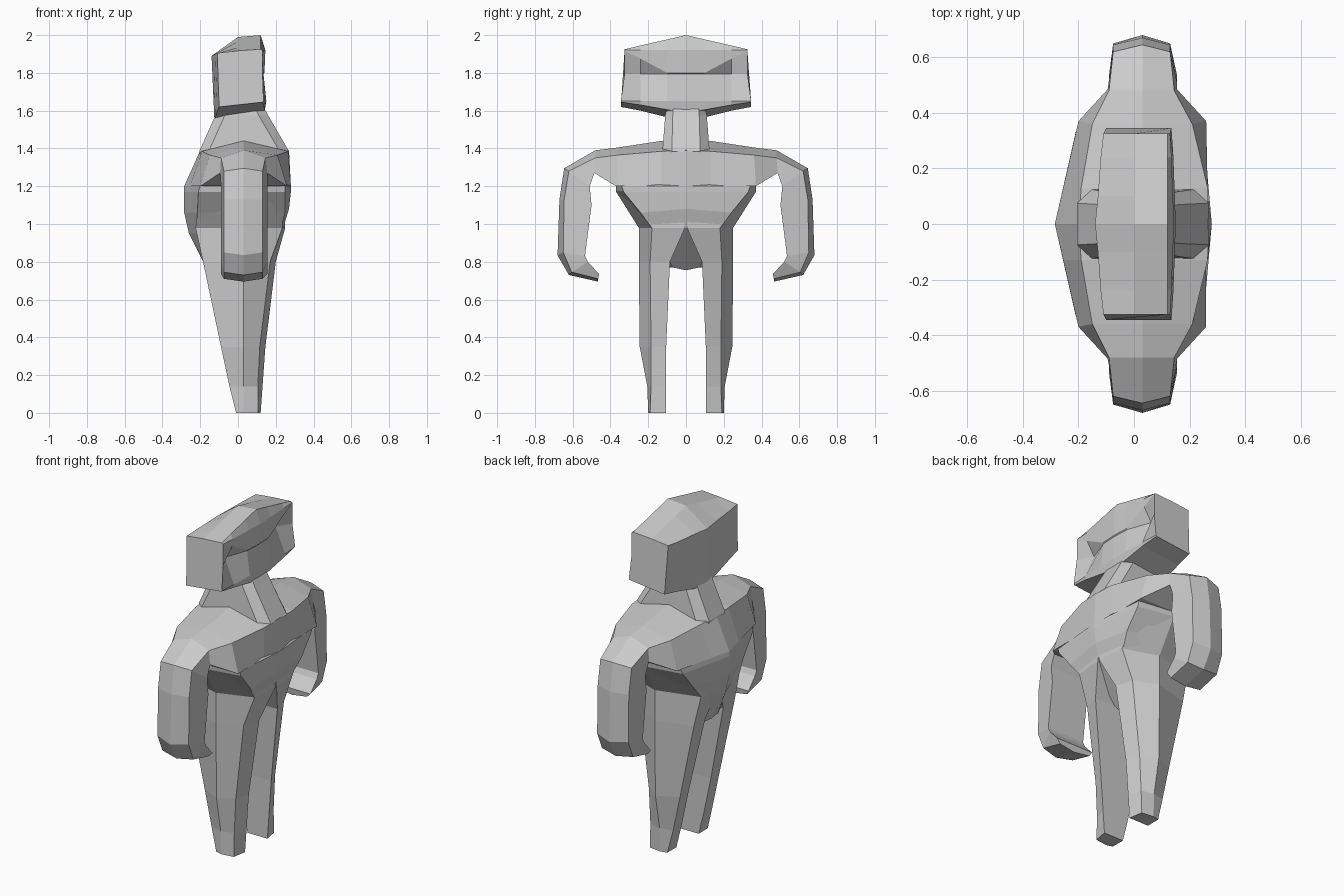
import bpy, bmesh

if "Cube" in bpy.data.objects:
    bpy.data.objects.remove(bpy.data.objects["Cube"])


def loft(name, rings):
    """Skin a list of equal-length point rings and cap both ends."""
    bm = bmesh.new()
    vs = [[bm.verts.new(p) for p in r] for r in rings]
    n = len(vs[0])
    for a, b in zip(vs, vs[1:]):
        for i in range(n):
            j = (i + 1) % n
            bm.faces.new((a[i], a[j], b[j], b[i]))
    bm.faces.new(vs[0])
    bm.faces.new(vs[-1])
    bmesh.ops.remove_doubles(bm, verts=bm.verts[:], dist=0.0005)
    bmesh.ops.recalc_face_normals(bm, faces=bm.faces[:])
    me = bpy.data.meshes.new(name)
    bm.to_mesh(me)
    bm.free()
    ob = bpy.data.objects.new(name, me)
    bpy.context.collection.objects.link(ob)
    return ob


def flip(ring):
    return [(x, -y, z) for x, y, z in ring]


def both_sides(half):
    """Mirror rings running outward from y = 0."""
    return [flip(r) for r in reversed(half[1:])] + half


# Head: wide block, eyes sunken under a slanted brow
def head_ring(y, low_y, back, low_back, low_front, jaw, eye, brow, front, top_front, top):
    return [(back[0], y, back[1]), (low_back[0], low_y, low_back[1]),
            (low_front[0], low_y, low_front[1]), (jaw, low_y, 1.65),
            (eye, y, 1.795), (brow[0], y, brow[1]), (front, y, 1.92),
            (.12, y, top_front), (0, y, top)]


head = [
    head_ring(0, 0, (-.14, 1.89), (-.125, 1.55), (.14, 1.59), .15, .135, (.14, 1.80), .145, 2.0, 1.99),
    head_ring(.10, .10, (-.13, 1.895), (-.12, 1.565), (.14, 1.605), .147, .13, (.135, 1.80), .14, 1.977, 1.967),
    head_ring(.24, .24, (-.12, 1.90), (-.11, 1.60), (.138, 1.63), .142, .08, (.13, 1.875), .135, 1.945, 1.935),
    head_ring(.325, .345, (-.11, 1.905), (-.10, 1.62), (.13, 1.645), .135, .13, (.13, 1.915), .13, 1.925, 1.917),
]
loft("head", both_sides(head))


# Neck: flares front and back into the chest
def neck_ring(z, xb, xf, yc, ys):
    return [(xf, -yc, z), (xf, yc, z), (xf - .05, ys, z), (xb + .05, ys, z),
            (xb, yc, z), (xb, -yc, z), (xb + .05, -ys, z), (xf - .05, -ys, z)]


loft("neck", [neck_ring(1.63, -.10, .13, .065, .10), neck_ring(1.575, -.12, .16, .07, .11),
              neck_ring(1.385, -.205, .27, .075, .125), neck_ring(1.30, -.19, .22, .07, .11)])


# Shoulders and arms: one six-sided tube from hand to hand
def arm_ring(ridge, outer, inner, xo=(-.075, .13), xi=(-.09, .155)):
    (a, b), (c, d), (e, f) = ridge, outer, inner
    return [(.03, a, b), (xo[1], c, d), (xi[1], e, f), (.03, e, f), (xi[0], e, f), (xo[0], c, d)]


arms = [
    arm_ring((0, 1.44), (0, 1.39), (0, 1.20), (-.20, .27), (-.285, .28)),
    arm_ring((.13, 1.44), (.13, 1.385), (.13, 1.20), (-.19, .265), (-.255, .26)),
    arm_ring((.36, 1.405), (.36, 1.365), (.37, 1.20), (-.15, .21), (-.20, .26)),
    arm_ring((.48, 1.39), (.48, 1.35), (.485, 1.27), (-.09, .145), (-.095, .155)),
    arm_ring((.645, 1.295), (.62, 1.28), (.51, 1.20)),
    arm_ring((.67, 1.13), (.645, 1.13), (.50, 1.10)),
    arm_ring((.68, .835), (.65, .85), (.535, .83)),
    arm_ring((.62, .73), (.605, .745), (.52, .80)),
    arm_ring((.465, .695), (.465, .71), (.46, .735)),
]
loft("shoulders_and_arms", both_sides(arms))


# Torso: flared ribs tapering to the waist and a wedge crotch
def torso_ring(z, zf, back, back_side, front, front_side, ye, ys):
    half = [(front, 0, zf), (front_side, ye, z), (.03, ys, z), (back_side, ye, z), (back, 0, z)]
    return half + flip(half[3:0:-1])


loft("torso", [
    torso_ring(1.23, 1.23, -.24, -.16, .25, .22, .34, .37),
    torso_ring(1.20, 1.20, -.285, -.20, .28, .25, .34, .37),
    torso_ring(1.17, 1.17, -.285, -.21, .28, .25, .33, .37),
    torso_ring(1.06, 1.08, -.285, -.215, .27, .25, .24, .29),
    torso_ring(.95, .98, -.26, -.20, .24, .22, .16, .22),
    torso_ring(.77, .755, -.17, -.16, .04, .03, .07, .09),
])


# Legs: six-sided, tapering to small square feet
def leg_ring(z, xb, xf, xfo, yi, ye, yr):
    return [(xf, yi, z), (xfo, ye, z), (.03, yr, z), (xb, ye, z), (xb, yi, z), (.03, yi, z)]


leg = [
    leg_ring(1.17, -.20, .24, .23, .02, .32, .37),
    leg_ring(.98, -.225, .25, .235, .005, .18, .25),
    leg_ring(.80, -.185, .20, .17, .085, .19, .25),
    leg_ring(.35, -.09, .145, .115, .105, .185, .245),
    leg_ring(.14, -.045, .13, .105, .105, .185, .205),
    leg_ring(0, -.01, .12, .105, .105, .19, .20),
]
loft("leg_right", leg)
loft("leg_left", [flip(r) for r in leg])
